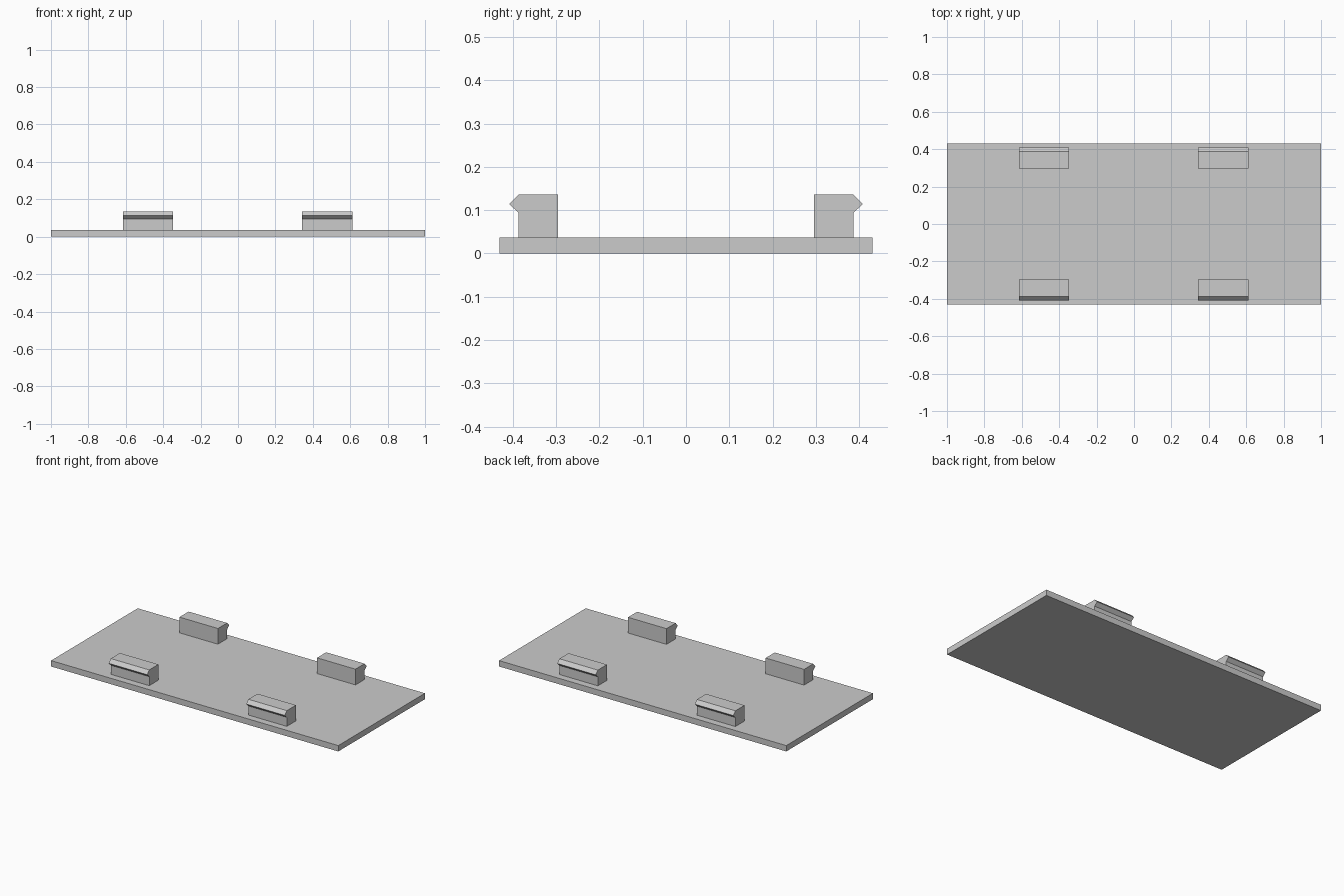
import bpy
import bmesh

cube = bpy.data.objects.get("Cube")
if cube:
    bpy.data.objects.remove(cube, do_unlink=True)

grey = bpy.data.materials.new("light_grey")
grey.use_nodes = True
colour = (0.6, 0.6, 0.6, 1)
grey.diffuse_color = colour
grey.node_tree.nodes["Principled BSDF"].inputs["Base Color"].default_value = colour

PLATE_TOP = 0.037


def extrude_profile(name, profile, x0, x1):
    """Extrude a closed (y, z) outline along x."""
    bm = bmesh.new()
    face = bm.faces.new([bm.verts.new((x0, y, z)) for y, z in profile])
    result = bmesh.ops.extrude_face_region(bm, geom=[face])
    moved = [v for v in result["geom"] if isinstance(v, bmesh.types.BMVert)]
    bmesh.ops.translate(bm, verts=moved, vec=(x1 - x0, 0, 0))
    bmesh.ops.recalc_face_normals(bm, faces=bm.faces)
    mesh = bpy.data.meshes.new(name)
    bm.to_mesh(mesh)
    bm.free()
    mesh.materials.append(grey)
    obj = bpy.data.objects.new(name, mesh)
    bpy.context.collection.objects.link(obj)
    return obj


# Flat base plate
extrude_profile("base_plate", [(-0.431, 0), (0.431, 0), (0.431, PLATE_TOP),
                               (-0.431, PLATE_TOP)], -1, 1)

# Snap clips with a pointed lip facing outwards
clip = [(0.296, PLATE_TOP), (0.387, PLATE_TOP), (0.387, 0.094),
        (0.408, 0.114), (0.387, 0.136), (0.296, 0.136)]
for end, side in (("front", -1), ("back", 1)):
    outline = [(side * y, z) for y, z in clip]
    for hand, centre in (("right", -0.481), ("left", 0.477)):
        extrude_profile(f"{end}_{hand}_clip", outline, centre - 0.134, centre + 0.134)
